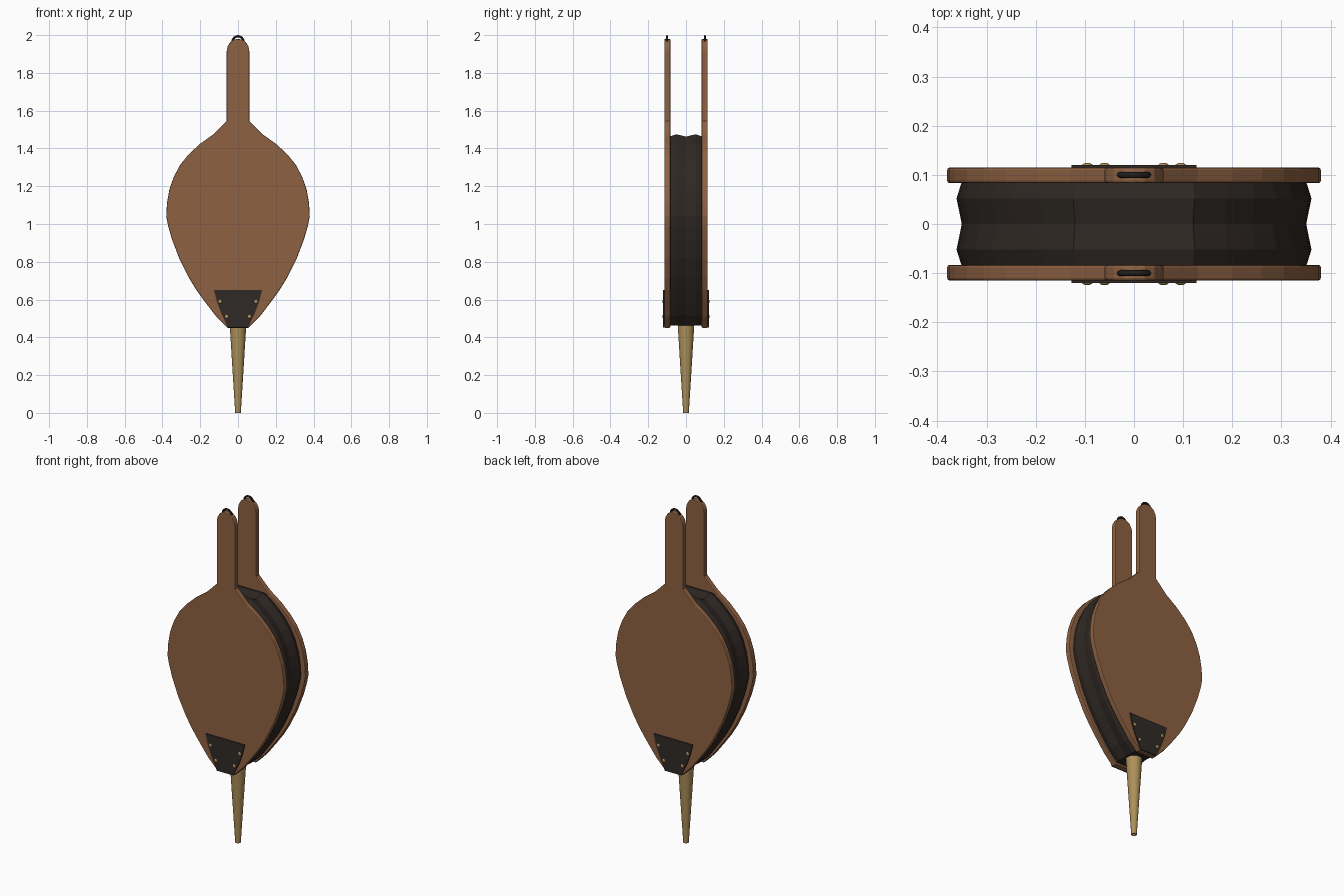
import bpy, bmesh, math

if "Cube" in bpy.data.objects:
    bpy.data.objects.remove(bpy.data.objects["Cube"])

def material(name, rgb):
    m = bpy.data.materials.new(name)
    m.diffuse_color = (*rgb, 1)
    m.use_nodes = True
    m.node_tree.nodes["Principled BSDF"].inputs["Base Color"].default_value = m.diffuse_color
    return m

WOOD = material("wood", (0.27, 0.12, 0.055))
LEATHER = material("leather", (0.028, 0.021, 0.017))
IRON = material("iron", (0.03, 0.023, 0.02))
BRASS = material("brass", (0.42, 0.28, 0.1))

def finish(name, bm, mat, smooth=None):
    bmesh.ops.recalc_face_normals(bm, faces=bm.faces)
    me = bpy.data.meshes.new(name)
    bm.to_mesh(me)
    bm.free()
    me.materials.append(mat)
    ob = bpy.data.objects.new(name, me)
    bpy.context.collection.objects.link(ob)
    if smooth:
        bpy.context.view_layer.objects.active = ob
        ob.select_set(True)
        bpy.ops.object.shade_smooth_by_angle(angle=math.radians(smooth))
        ob.select_set(False)
    return ob

def mirrored(half):
    """Closed outline from a right-hand half listed bottom to top."""
    return half + [(-x, z) for x, z in reversed(half) if x > 0]

def loft(name, rings, mat, smooth=None):
    """Skin a list of (y, outline) rings and cap both ends."""
    bm = bmesh.new()
    vs = [[bm.verts.new((x, y, z)) for x, z in pts] for y, pts in rings]
    n = len(vs[0])
    for a, b in zip(vs, vs[1:]):
        for i in range(n):
            j = (i + 1) % n
            bm.faces.new((a[i], a[j], b[j], b[i]))
    bm.faces.new(vs[0])
    bm.faces.new(vs[-1])
    return finish(name, bm, mat, smooth)

def bevel(ob, width):
    mod = ob.modifiers.new("edge", 'BEVEL')
    mod.width = width
    mod.segments = 2
    mod.limit_method = 'ANGLE'
    mod.angle_limit = math.radians(50)

# Half outline of the pear-shaped body, bottom to shoulder
body = [(0.055, 0.45), (0.115, 0.51), (0.18, 0.595), (0.22, 0.65), (0.26, 0.715),
        (0.31, 0.815), (0.35, 0.92), (0.37, 0.99), (0.38, 1.04), (0.376, 1.11),
        (0.364, 1.18), (0.34, 1.25), (0.305, 1.315), (0.26, 1.37), (0.2, 1.425),
        (0.13, 1.475)]
# Handle with a rounded end
handle = [(0.06, 1.545), (0.06, 1.915), (0.055, 1.94), (0.042, 1.962), (0.022, 1.976), (0, 1.98)]
board = mirrored(body + handle)
plate = mirrored([(0.053, 0.452), (0.09, 0.53), (0.112, 0.59), (0.127, 0.65)])

for side, s in (("front", -1), ("back", 1)):
    # Wooden board
    b = loft(f"{side}_board", [(s * 0.083, board), (s * 0.115, board)], WOOD)
    bevel(b, 0.005)
    # Iron reinforcing plate
    loft(f"{side}_plate", [(s * 0.112, plate), (s * 0.1205, plate)], IRON)
    # Brass studs
    bm = bmesh.new()
    for x, z in ((0.095, 0.59), (0.06, 0.51), (-0.095, 0.59), (-0.06, 0.51)):
        v = bmesh.ops.create_uvsphere(bm, u_segments=12, v_segments=8, radius=0.011)["verts"]
        bmesh.ops.scale(bm, vec=(1, 0.5, 1), verts=v)
        bmesh.ops.translate(bm, vec=(x, s * 0.119, z), verts=v)
    finish(f"{side}_studs", bm, BRASS, 40)
    # Hanging ring at the handle end
    bpy.ops.mesh.primitive_torus_add(major_radius=0.029, minor_radius=0.006,
                                     major_segments=24, minor_segments=8,
                                     location=(0, s * 0.1, 1.965),
                                     rotation=(math.pi / 2, 0, 0))
    ring = bpy.context.object
    ring.name = f"{side}_hanging_ring"
    ring.data.materials.append(IRON)
    bpy.ops.object.shade_smooth_by_angle(angle=math.radians(40))

# Pleated leather between the boards
def inset(kx, kz):
    return mirrored([(x * kx, 0.965 + (z - 0.965) * kz) for x, z in body])

tight, wide = inset(0.922, 0.976), inset(0.95, 1.0)
wide = [(x, max(z, 0.462)) for x, z in wide]
loft("leather_bellows", [(-0.086, tight), (-0.052, wide), (0, tight),
                         (0.052, wide), (0.086, tight)], LEATHER)

# Tapered brass nozzle with a short open bore
bm = bmesh.new()
profile = [(0, 0.03), (0.009, 0.03), (0.009, 0), (0.015, 0), (0.046, 0.5), (0, 0.5)]
vs = [bm.verts.new((r, 0, z)) for r, z in profile]
edges = [bm.edges.new(p) for p in zip(vs, vs[1:])]
bmesh.ops.spin(bm, geom=vs + edges, cent=(0, 0, 0), axis=(0, 0, 1),
               angle=2 * math.pi, steps=24)
bmesh.ops.remove_doubles(bm, verts=bm.verts, dist=0.0001)
finish("nozzle", bm, BRASS, 40)
